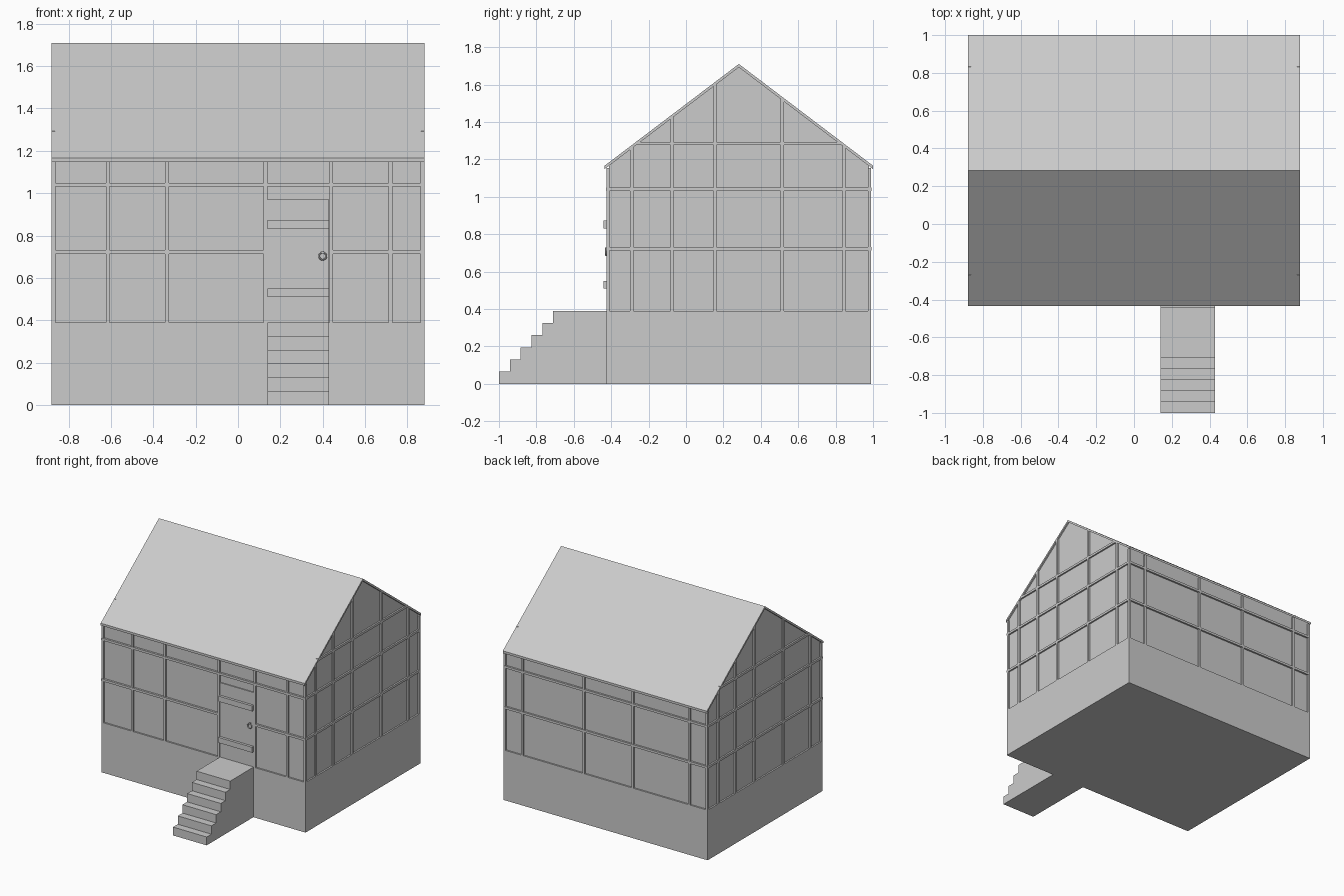
import bpy, bmesh, math

if "Cube" in bpy.data.objects:
    bpy.data.objects.remove(bpy.data.objects["Cube"])

grey = bpy.data.materials.new("plain_grey")
grey.use_nodes = True
colour = (0.6, 0.6, 0.6, 1)
grey.diffuse_color = colour
grey.node_tree.nodes["Principled BSDF"].inputs["Base Color"].default_value = colour

X = 0.88                       # half width
FRONT, BACK = -0.425, 0.99     # foundation depth
FLOOR, EAVE, RIDGE = 0.39, 1.17, 1.71
MID = 0.2825                   # ridge position
HALF = 0.7125                  # ridge to eave
WALL = 0.012                   # wall set-back behind the beams
BEAM = 0.018


def prism(name, profile, x0, x1):
    """Extrude a (y, z) profile along x."""
    bm = bmesh.new()
    face = bm.faces.new([bm.verts.new((x0, y, z)) for y, z in profile])
    new = bmesh.ops.extrude_face_region(bm, geom=[face])["geom"]
    bmesh.ops.translate(bm, vec=(x1 - x0, 0, 0),
                        verts=[v for v in new if isinstance(v, bmesh.types.BMVert)])
    bmesh.ops.recalc_face_normals(bm, faces=bm.faces)
    mesh = bpy.data.meshes.new(name)
    bm.to_mesh(mesh)
    bm.free()
    mesh.materials.append(grey)
    obj = bpy.data.objects.new(name, mesh)
    bpy.context.collection.objects.link(obj)
    return obj


def box(name, x0, x1, y0, y1, z0, z1):
    return prism(name, [(y0, z0), (y1, z0), (y1, z1), (y0, z1)], x0, x1)


def roof_z(y, drop=0.018):
    return RIDGE - drop - (RIDGE - EAVE) * abs(y - MID) / HALF


# Foundation
box("foundation", -X, X, FRONT, BACK, 0, FLOOR)

# Gabled walls
y0, y1 = FRONT + WALL, BACK - WALL
prism("walls", [(y0, FLOOR), (y1, FLOOR), (y1, roof_z(y1)),
                (MID, roof_z(MID)), (y0, roof_z(y0))], -X + WALL, X - WALL)

# Thin folded roof
e0, e1 = MID - HALF - 0.005, MID + HALF + 0.005
prism("roof", [(e0, roof_z(e0)), (MID, roof_z(MID)), (e1, roof_z(e1)),
               (e1, roof_z(e1, 0)), (MID, RIDGE), (e0, roof_z(e0, 0))], -X, X)

# Front steps with landing
steps, rise, run = 6, FLOOR / 6, 0.058
outline = [(FRONT, 0), (-1, 0)]
for i in range(steps):
    y = -1 + i * run
    outline += [(y, i * rise), (y, (i + 1) * rise)]
outline.pop(2)
outline.append((FRONT, FLOOR))
prism("front_steps", outline, 0.14, 0.43)

# Upright beams on the front and back
for x in (-X + 0.009, -0.615, -0.335, 0.13, 0.44, 0.72, X - 0.009):
    box("front_upright", x - BEAM / 2, x + BEAM / 2, FRONT, y0 + 0.005, FLOOR, EAVE - 0.015)
for x in (-X + 0.009, -0.72, -0.23, 0.19, 0.72, X - 0.009):
    box("back_upright", x - BEAM / 2, x + BEAM / 2, y1 - 0.005, BACK, FLOOR, EAVE - 0.015)

# Upright beams on the gables, cut to the roof slope
gable = (-0.29, -0.075, 0.155, 0.515, 0.845)
for side, ys in ((1, gable), (-1, [2 * MID - y for y in gable])):
    for y in ys:
        a, b = y - BEAM / 2, y + BEAM / 2
        prism("gable_upright", [(a, FLOOR), (b, FLOOR), (b, roof_z(b)), (a, roof_z(a))],
              side * (X - WALL - 0.005), side * X)

# Rails around the house
for z in (0.722, 1.04):
    a, b = z - BEAM / 2, z + BEAM / 2
    box("back_rail", -X, X, y1 - 0.005, BACK + 0.002, a, b)
    spans = [(-X, 0.13), (0.44, X)] if z < 1 else [(-X, X)]
    for s in spans:
        box("front_rail", *s, FRONT - 0.003, y0 + 0.005, a, b)
    for side in (-1, 1):
        box("gable_rail", side * (X - WALL - 0.005), side * X, FRONT, BACK, a, b)
for side in (-1, 1):
    box("upper_gable_rail", side * (X - WALL - 0.005), side * X, -0.27, 0.835, 1.276, 1.294)

# Door with two cross planks
box("door", 0.14, 0.43, y0 - 0.008, y0 + 0.005, FLOOR, 0.97)
for z in (0.53, 0.852):
    box("door_plank", 0.14, 0.43, FRONT - 0.016, y0, z - 0.021, z + 0.021)

# Ring handle
bpy.ops.mesh.primitive_torus_add(major_radius=0.017, minor_radius=0.004, major_segments=20,
                                 minor_segments=8, location=(0.4, FRONT - 0.003, 0.703),
                                 rotation=(math.pi / 2, 0, 0))
ring = bpy.context.object
ring.name = "door_ring"
ring.data.materials.append(grey)
bpy.ops.object.shade_smooth_by_angle()
box("ring_mount", 0.394, 0.406, FRONT - 0.008, y0, 0.716, 0.728)
